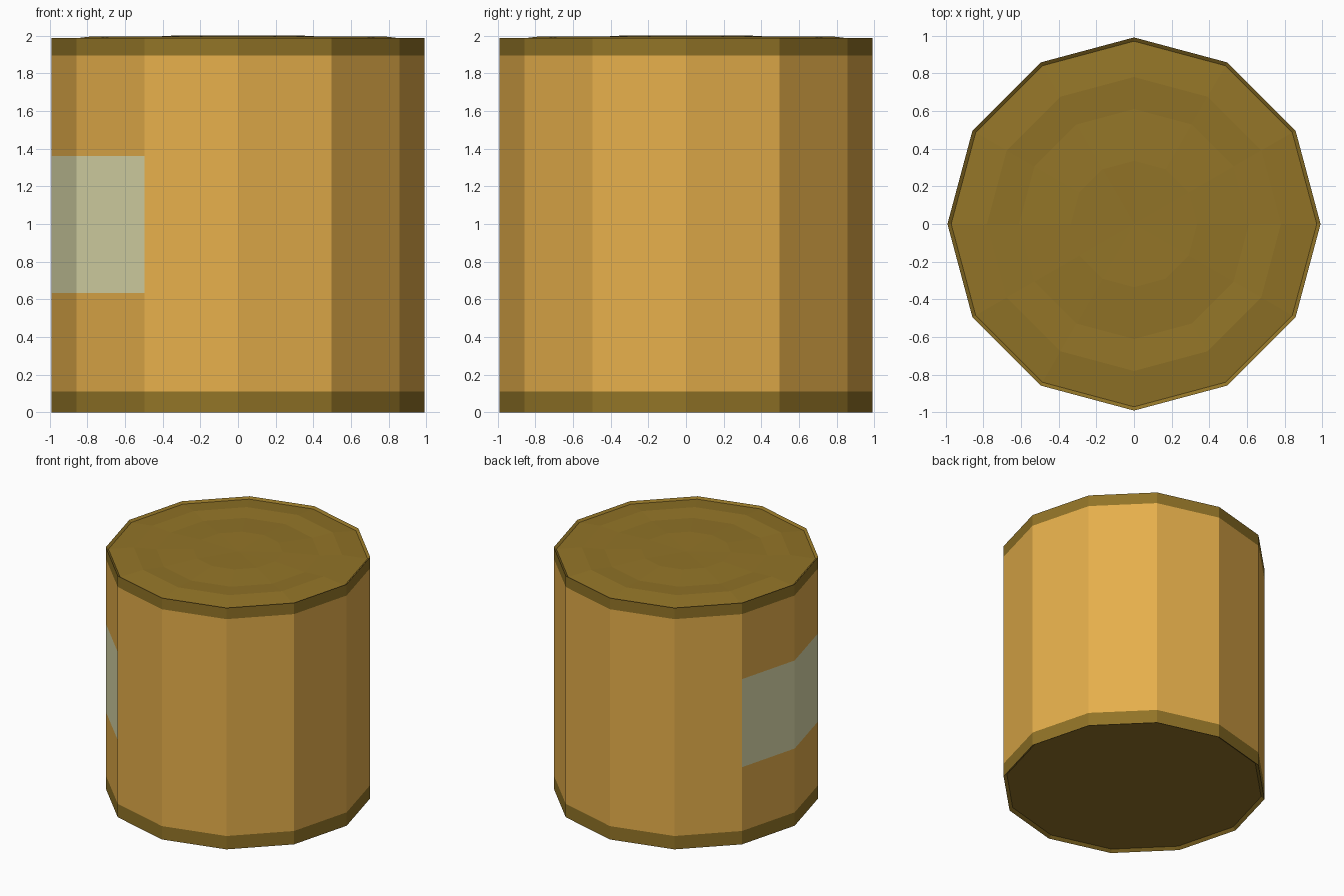
import bpy, bmesh, math

cube = bpy.data.objects.get("Cube")
if cube:
    bpy.data.objects.remove(cube, do_unlink=True)

SIDES = 12
R = 0.99


def material(name, rgb):
    """Flat material from display colour values (0-255)."""
    linear = [((c / 255 + 0.055) / 1.055) ** 2.4 for c in rgb] + [1.0]
    mat = bpy.data.materials.new(name)
    mat.use_nodes = True
    mat.diffuse_color = linear
    mat.node_tree.nodes["Principled BSDF"].inputs["Base Color"].default_value = linear
    return mat


amber = material("amber wall", (230, 175, 75))
bronze = material("bronze trim", (146, 116, 39))
cream = material("pale label", (222, 220, 172))


def lathe(name, profile, mats):
    """Turn (radius, z) points, listed bottom-outside to top-inside, round the z axis."""
    bm = bmesh.new()
    rings = []
    for r, z in profile:
        if r == 0:
            rings.append([bm.verts.new((0, 0, z))] * SIDES)
            continue
        angles = [math.tau * i / SIDES for i in range(SIDES)]
        rings.append([bm.verts.new((r * math.cos(a), r * math.sin(a), z)) for a in angles])
    for low, high in zip(rings, rings[1:]):
        for i in range(SIDES):
            j = (i + 1) % SIDES
            corners = dict.fromkeys((low[i], low[j], high[j], high[i]))
            bm.faces.new(list(corners))
    mesh = bpy.data.meshes.new(name)
    bm.to_mesh(mesh)
    bm.free()
    for mat in mats:
        mesh.materials.append(mat)
    obj = bpy.data.objects.new(name, mesh)
    bpy.context.collection.objects.link(obj)
    return obj


# Side wall with a label over three of its facets
wall = lathe("side_wall", [(R, 0.11), (R, 0.635), (R, 1.36), (R, 1.895)], [amber, cream])
for face in wall.data.polygons:
    angle = math.degrees(math.atan2(face.center.y, face.center.x)) % 360
    if 150 < angle < 240 and 0.635 < face.center.z < 1.36:
        face.material_index = 1

# Bottom rim and recessed base
lathe("bottom_rim", [(0, 0.02), (0.965, 0.02), (R, 0), (R, 0.11)], [bronze])

# Top rim, sloping in to a gently rippled lid
lathe("top_rim", [(R, 1.895), (R, 1.987), (0.97, 1.972)], [bronze])
lathe("lid", [(0.97, 1.972), (0.78, 1.995), (0.61, 1.985), (0.335, 2.0), (0, 1.993)], [bronze])
